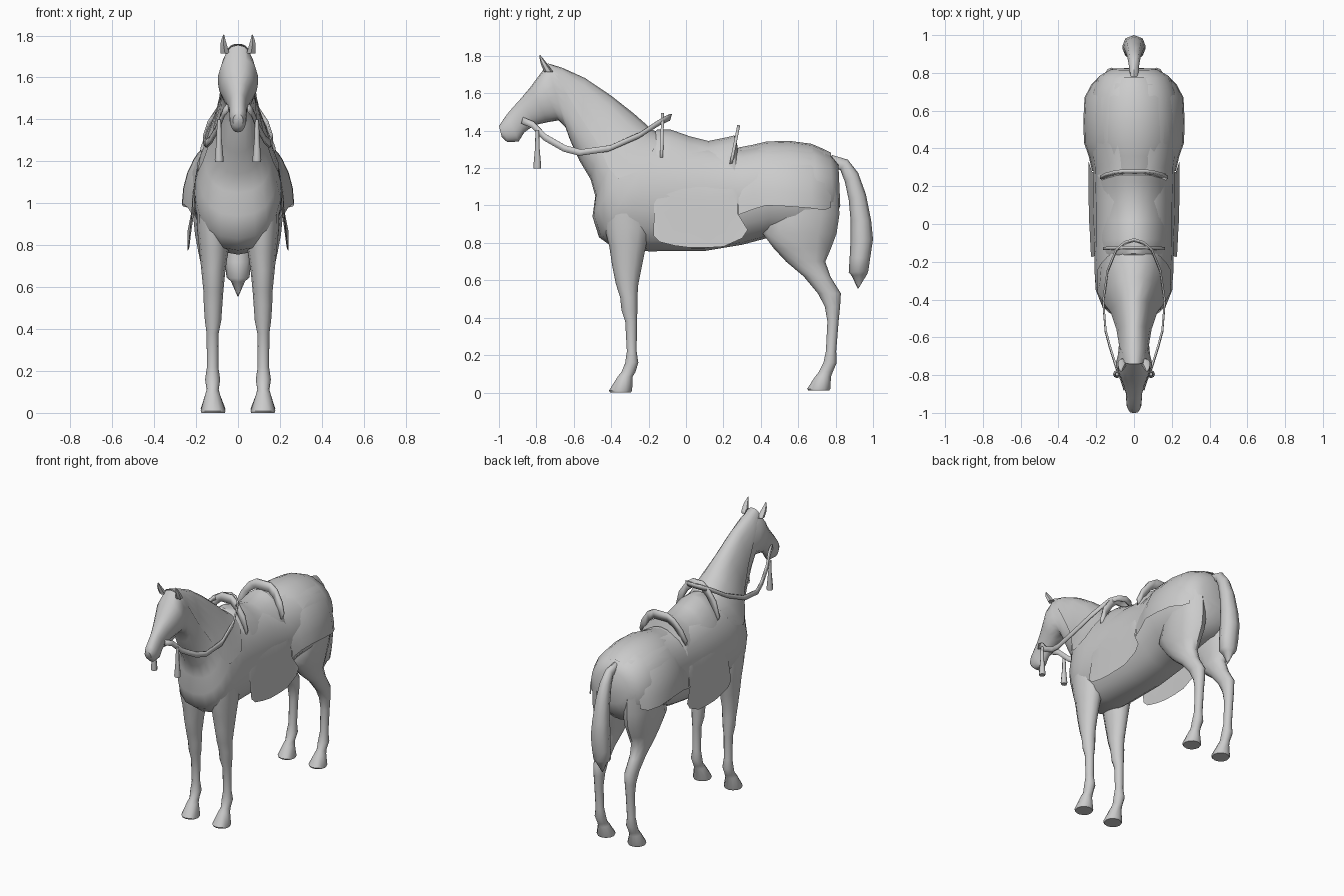
import bpy, bmesh, math
from mathutils import Vector

grey = bpy.data.materials.new("soft_grey")
grey.diffuse_color = (0.6, 0.6, 0.6, 1)


def make(name, rings, closed=True, caps=True, mirror=False, thick=0, angle=50):
    """Skin a row of equal-length point rings."""
    bm = bmesh.new()
    rows = [[bm.verts.new(p) for p in r] for r in rings]
    n = len(rows[0])
    for a, b in zip(rows, rows[1:]):
        for i in range(n if closed else n - 1):
            j = (i + 1) % n
            bm.faces.new((a[i], a[j], b[j], b[i]))
    if closed and caps:
        bm.faces.new(rows[0][::-1])
        bm.faces.new(rows[-1])
    bmesh.ops.recalc_face_normals(bm, faces=bm.faces[:])
    me = bpy.data.meshes.new(name)
    bm.to_mesh(me)
    bm.free()
    me.materials.append(grey)
    for p in me.polygons:
        p.use_smooth = True
    me.set_sharp_from_angle(angle=math.radians(angle))
    ob = bpy.data.objects.new(name, me)
    bpy.context.collection.objects.link(ob)
    if mirror:
        ob.modifiers.new("mirror", 'MIRROR').use_clip = False
    if thick:
        m = ob.modifiers.new("solid", 'SOLIDIFY')
        m.thickness, m.offset = thick, 0
    return ob


def section(s, a, grow=0.0):
    """Point at angle a from the top of a section (top y,z, bottom y,z, half width, egg)."""
    ty, tz, by, bz, w, e = s
    c, k = math.cos(a), math.sin(a)
    top, bot = Vector((0, ty, tz)), Vector((0, by, bz))
    mid, half = (top + bot) / 2, (top - bot) / 2
    p = mid + half * c * (1 + grow / half.length)
    x = (w + grow) * math.copysign(abs(k) ** 0.85, k) * (1 - e * c)
    return (x, p.y, p.z)


def loft(name, stations, n=16, **kw):
    return make(name, [[section(s, 2 * math.pi * i / n) for i in range(n)] for s in stations], **kw)


# Head, neck and trunk in one skin, muzzle to rump
body = [
    (-1.0, 1.425, -0.985, 1.365, .024, 0), (-.98, 1.455, -.955, 1.338, .038, 0),
    (-.955, 1.49, -.895, 1.342, .042, 0), (-.925, 1.525, -.865, 1.39, .043, 0),
    (-.88, 1.575, -.81, 1.43, .058, 0), (-.83, 1.635, -.74, 1.445, .08, -.05),
    (-.79, 1.69, -.68, 1.455, .096, -.1), (-.74, 1.755, -.645, 1.42, .085, 0),
    (-.66, 1.73, -.62, 1.35, .08, .1), (-.54, 1.675, -.57, 1.24, .088, .2),
    (-.40, 1.58, -.51, 1.14, .115, .25), (-.28, 1.485, -.485, 1.05, .155, .22),
    (-.19, 1.405, -.50, .94, .185, .15), (-.13, 1.37, -.465, .83, .205, .1),
    (-.08, 1.36, -.39, .775, .21, .05), (0, 1.34, -.2, .755, .21, 0),
    (.12, 1.33, .1, .757, .21, 0), (.3, 1.305, .3, .79, .215, 0),
    (.42, 1.33, .45, .83, .235, 0), (.55, 1.335, .6, .82, .24, 0),
    (.68, 1.318, .73, .85, .225, 0), (.77, 1.275, .795, .91, .185, 0),
    (.815, 1.22, .825, 1.0, .12, 0)]
loft("body", body, 20)

# Thin cloth lying over the crest of the neck
reach = [.42, .95, 1.25, 1.4, 1.5, 1.35, 1.0]
make("neck_cloth", [[section(s, r * (i / 5 - 1) * 1.25, .006) for i in range(11)]
                    for s, r in zip(body[7:14], reach)], closed=False)


def leg(name, levels, n=12):
    """Rings of (z, front y, back y, inner x, outer x)."""
    rings = []
    for z, f, b, i, o in levels:
        rings.append([((i + o) / 2 + (o - i) / 2 * math.sin(t), (f + b) / 2 - (b - f) / 2 * math.cos(t), z)
                      for t in (2 * math.pi * k / n for k in range(n))])
    return make(name, rings, mirror=True)


leg("front_legs", [
    (1.02, -.44, -.2, .06, .195), (.88, -.435, -.19, .04, .195), (.78, -.41, -.215, .045, .185),
    (.68, -.395, -.235, .06, .175), (.58, -.375, -.255, .07, .165), (.51, -.352, -.26, .075, .163),
    (.44, -.345, -.26, .08, .158), (.38, -.325, -.262, .092, .15), (.22, -.316, -.264, .094, .148),
    (.16, -.325, -.255, .085, .157), (.11, -.345, -.27, .092, .15), (.085, -.365, -.285, .085, .157),
    (.01, -.412, -.288, .06, .178), (0, -.405, -.295, .063, .175)])
leg("hind_legs", [
    (1.1, .5, .815, .03, .21), (.95, .44, .82, .02, .215), (.85, .41, .805, .025, .205),
    (.77, .47, .775, .045, .19), (.7, .535, .745, .06, .175), (.62, .63, .772, .075, .165),
    (.53, .705, .828, .08, .16), (.46, .742, .824, .085, .155), (.38, .756, .816, .092, .15),
    (.22, .748, .803, .094, .148), (.16, .735, .806, .085, .157), (.11, .71, .785, .092, .15),
    (.085, .69, .775, .085, .157), (.02, .648, .772, .06, .178), (.01, .655, .765, .063, .175)])

# Ears
ear = [(1.715, -.735, .062, .024), (1.75, -.755, .068, .019), (1.775, -.768, .07, .013), (1.805, -.782, .068, .002)]
make("ears", [[(x + r * math.sin(t), y - r * math.cos(t), z) for t in (math.pi * k / 3 for k in range(6))]
              for z, y, x, r in ear], mirror=True)

# Tail with a narrow tuft at the end
loft("tail", [
    (.78, 1.27, .78, 1.2, .022, 0), (.865, 1.245, .825, 1.19, .028, 0), (.92, 1.175, .85, 1.125, .036, 0),
    (.962, 1.06, .87, 1.03, .046, 0), (.99, .92, .88, .92, .056, 0), (1.0, .82, .88, .82, .062, 0),
    (.985, .72, .875, .72, .062, 0), (.975, .65, .87, .642, .055, 0), (.968, .632, .885, .625, .034, 0),
    (.921, .555, .919, .555, .002, 0)], 8)


def drape(name, rows, flap=False):
    """Cloth rows of (y, top z, half width, hem z), with an optional straight flared flap (y, z)."""
    rings = []
    for y, top, w, hem, *low in rows:
        half = [(w * math.sin(t), y, hem + (top - hem) * math.cos(t))
                for t in (math.pi / 2 * k / 7 for k in range(8))]
        if flap:
            half.append((w + .018, low[0], low[1]))
        rings.append([(-x, b, c) for x, b, c in half[:0:-1]] + half)
    return make(name, rings, closed=False, angle=40)


# Saddle cloth with hanging flaps, and the cloth over the rump
drape("saddle_cloth", [
    (-.17, 1.39, .208, .97, -.175, .84), (-.155, 1.405, .212, .965, -.14, .805), (-.08, 1.405, .215, .96, -.06, .785),
    (.02, 1.37, .22, .95, .02, .775), (.12, 1.345, .222, .95, .12, .775), (.22, 1.365, .222, .955, .2, .78),
    (.26, 1.375, .222, .96, .3, .825), (.275, 1.32, .222, .96, .33, .87)], True)
drape("rump_cloth", [
    (.28, 1.31, .222, .95), (.36, 1.325, .24, .98), (.43, 1.342, .265, 1.0), (.55, 1.346, .268, .995),
    (.67, 1.33, .262, .985), (.74, 1.3, .225, .975), (.775, 1.282, .19, .99)])

# Saddle boards: arched plates before and behind the seat
def board(name, outline, y0, y1, z0, z1):
    pts = [(-x, z) for x, z in outline] + [(x, z) for x, z in outline[::-1]]
    y = lambda z: y0 + (y1 - y0) * (z - z0) / (z1 - z0)
    make(name, [[(x, y(z), z) for x, z in pts], [(x * .9, y(z - .06), z - .06) for x, z in pts]],
         closed=False, thick=.016, angle=40)


board("pommel", [(.165, 1.28), (.14, 1.38), (.085, 1.46), (.04, 1.495)], -.13, -.125, 1.28, 1.5)
board("cantle", [(.18, 1.26), (.155, 1.33), (.105, 1.4), (.055, 1.43)], .24, .283, 1.22, 1.435)

# Reins: one flat strap looping from the bit to the saddle
half = [(.05, -.875, 1.455), (.068, -.82, 1.432), (.095, -.755, 1.365), (.128, -.65, 1.305), (.15, -.567, 1.283),
        (.163, -.41, 1.305), (.14, -.25, 1.375), (.095, -.14, 1.445), (.05, -.1, 1.465), (0, -.085, 1.472)]
strap = half + [(-x, y, z) for x, y, z in half[-2::-1]]
make("reins", [[(x, y - .005, z - .017), (x, y + .005, z + .017)] for x, y, z in strap],
     closed=False, thick=.01)

# Bit tassels
make("tassels", [[(.09 + r * math.sin(t), -.795 - r * math.cos(t), z) for t in (math.pi * k / 4 for k in range(8))]
                 for z, r in [(1.4, .009), (1.34, .012), (1.31, .012), (1.21, .021), (1.197, .02)]], mirror=True)
